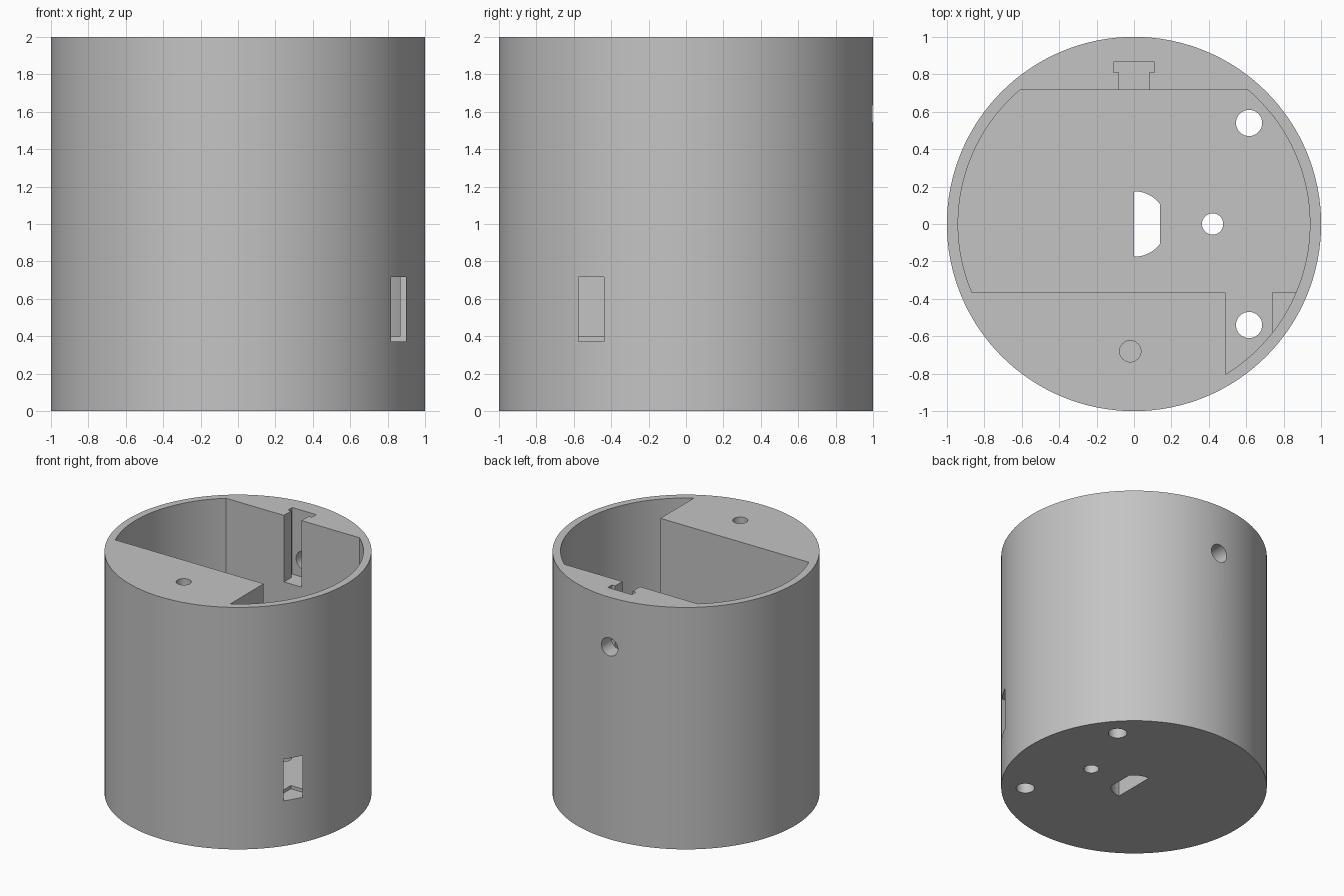
import bpy, bmesh, math

if "Cube" in bpy.data.objects:
    bpy.data.objects.remove(bpy.data.objects["Cube"])

FLOOR = 0.40
TOP = 2.0
INNER = 0.94

grey = bpy.data.materials.new("plain_grey")
grey.use_nodes = True
grey.diffuse_color = (0.55, 0.55, 0.55, 1)
grey.node_tree.nodes["Principled BSDF"].inputs["Base Color"].default_value = (0.55, 0.55, 0.55, 1)


def prism(name, outline, z0, z1):
    """Extrude a counter-clockwise outline from z0 to z1."""
    bm = bmesh.new()
    face = bm.faces.new([bm.verts.new((x, y, z0)) for x, y in outline])
    ext = bmesh.ops.extrude_face_region(bm, geom=[face])
    moved = [v for v in ext["geom"] if isinstance(v, bmesh.types.BMVert)]
    bmesh.ops.translate(bm, verts=moved, vec=(0, 0, z1 - z0))
    bmesh.ops.recalc_face_normals(bm, faces=bm.faces)
    mesh = bpy.data.meshes.new(name)
    bm.to_mesh(mesh)
    bm.free()
    mesh.materials.append(grey)
    obj = bpy.data.objects.new(name, mesh)
    bpy.context.collection.objects.link(obj)
    return obj


def arc(r, a0, a1, n, cx=0, cy=0):
    return [(cx + r * math.cos(a0 + (a1 - a0) * i / n),
             cy + r * math.sin(a0 + (a1 - a0) * i / n)) for i in range(n + 1)]


def circle(r, n, cx=0, cy=0):
    return arc(r, 0, math.tau, n, cx, cy)[:-1]


def rect(x0, x1, y0, y1):
    return [(x0, y0), (x1, y0), (x1, y1), (x0, y1)]


# Solid round body
body = prism("round_housing", circle(1, 128), 0, TOP)

# Main cavity: round walls, flat back, front block with a side step
back_y, block_y, block_x = 0.715, -0.365, 0.49
back_a = math.asin(back_y / INNER)
cavity = arc(INNER, -math.acos(block_x / INNER), back_a, 48)
cavity += arc(INNER, math.pi - back_a, math.pi - math.asin(block_y / INNER), 36)
cavity.append((block_x, block_y))

# T-shaped slot in the back wall
tee = [(-0.08, 0.65), (0.08, 0.65), (0.08, 0.81), (0.11, 0.81),
       (0.11, 0.865), (-0.11, 0.865), (-0.11, 0.81), (-0.08, 0.81)]

# D-shaped opening in the floor
d_angle = math.acos(0.14 / 0.175)
d_shape = arc(0.175, -math.pi / 2, -d_angle, 12) + arc(0.175, d_angle, math.pi / 2, 12)

cutters = [
    prism("cavity_cutter", cavity, FLOOR, TOP + 0.1),
    prism("tee_cutter", tee, 1.45, TOP + 0.2),
    prism("d_cutter", d_shape, -0.1, FLOOR + 0.1),
    prism("block_hole_cutter", circle(0.057, 32, -0.02, -0.68), 1.4, TOP + 0.1),
    prism("side_slot_cutter", rect(0.74, 0.898, -0.575, -0.367), 0.373, 0.718),
]
# Floor holes
for x, y, r in ((0.615, 0.54, 0.07), (0.615, -0.54, 0.07), (0.42, 0, 0.057)):
    cutters.append(prism("floor_hole_cutter", circle(r, 32, x, y), -0.1, FLOOR + 0.1))
# Back hole, running from the outside into the tee slot
back_hole = prism("back_hole_cutter", circle(0.075, 32), 0, 0.3)
back_hole.rotation_euler.x = math.pi / 2
back_hole.location = (0, 1.1, 1.59)
cutters.append(back_hole)

bpy.context.view_layer.objects.active = body
body.select_set(True)
for cutter in cutters:
    cutter.hide_render = True
    mod = body.modifiers.new(cutter.name, "BOOLEAN")
    mod.operation = "DIFFERENCE"
    mod.solver = "EXACT"
    mod.object = cutter
    bpy.ops.object.modifier_apply(modifier=mod.name)
    bpy.data.objects.remove(cutter)

bpy.ops.object.shade_smooth_by_angle(angle=math.radians(30))
